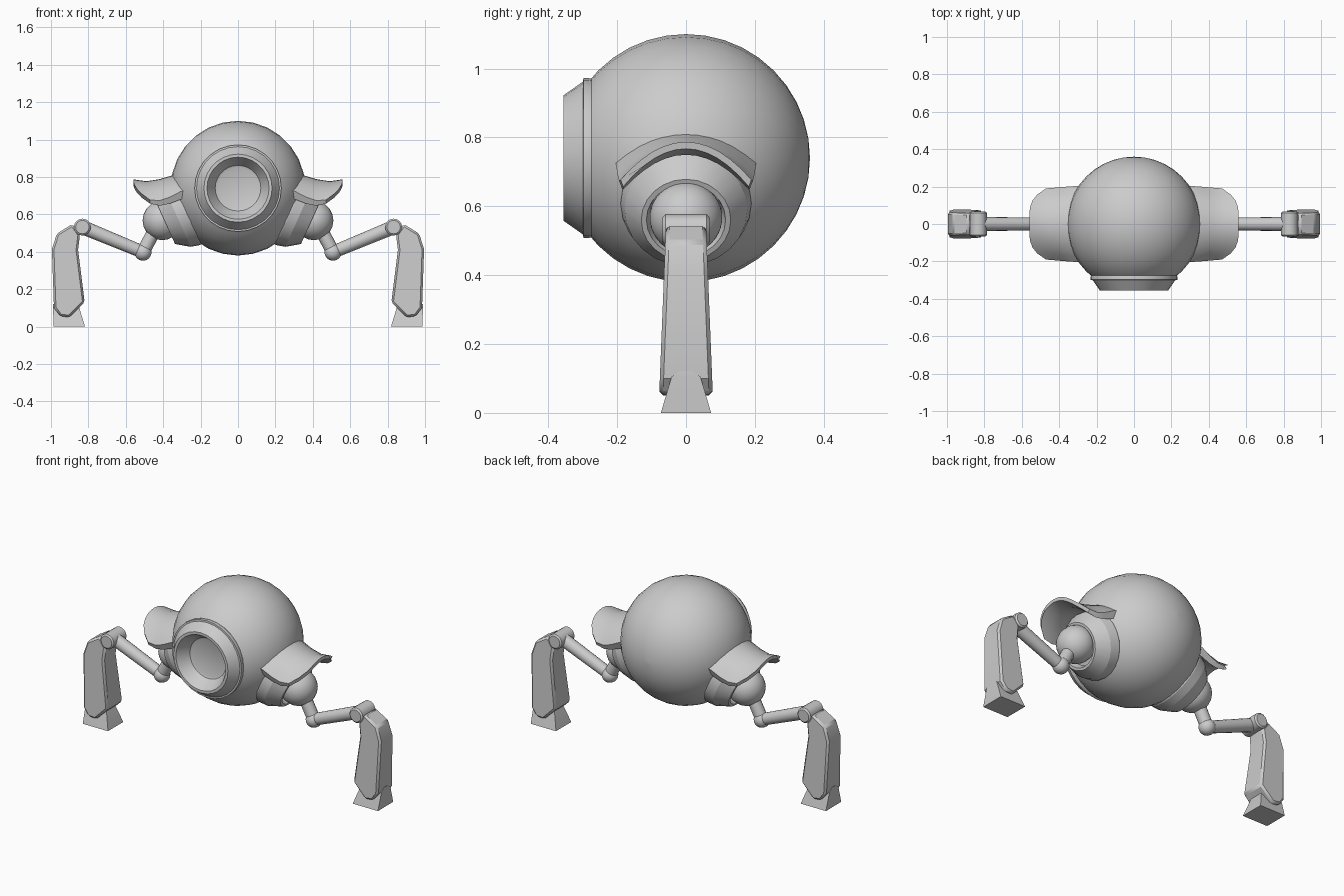
import bpy, bmesh, math
from mathutils import Vector

if "Cube" in bpy.data.objects:
    bpy.data.objects.remove(bpy.data.objects["Cube"])

grey = bpy.data.materials.new("plain grey")
grey.diffuse_color = (0.6, 0.6, 0.6, 1)
grey.use_nodes = True
grey.node_tree.nodes["Principled BSDF"].inputs["Base Color"].default_value = grey.diffuse_color


def finish(name, bm, mirror=True, bevel=0, angle=35):
    """Turn a bmesh (in world coordinates) into a shaded, optionally mirrored object."""
    bmesh.ops.recalc_face_normals(bm, faces=bm.faces)
    me = bpy.data.meshes.new(name)
    bm.to_mesh(me)
    bm.free()
    me.materials.append(grey)
    ob = bpy.data.objects.new(name, me)
    bpy.context.collection.objects.link(ob)
    bpy.ops.object.select_all(action='DESELECT')
    ob.select_set(True)
    bpy.context.view_layer.objects.active = ob
    bpy.ops.object.shade_smooth_by_angle(angle=math.radians(angle))
    if bevel:
        b = ob.modifiers.new("Bevel", 'BEVEL')
        b.width, b.segments, b.limit_method = bevel, 1, 'ANGLE'
        b.angle_limit = math.radians(40)
    if mirror:
        ob.modifiers.new("Mirror", 'MIRROR').use_axis[0] = True
    return ob


def loft(rings, bm=None):
    """Skin closed rings of equal length and cap both ends."""
    bm = bm or bmesh.new()
    rows = [[bm.verts.new(p) for p in r] for r in rings]
    n = len(rows[0])
    for a, b in zip(rows, rows[1:]):
        for i in range(n):
            j = (i + 1) % n
            bm.faces.new((a[i], a[j], b[j], b[i]))
    bm.faces.new(rows[0])
    bm.faces.new(rows[-1][::-1])
    return bm


def lathe(origin, axis, profile, n=24, bm=None):
    """Revolve (distance along axis, radius) points about an axis."""
    o, d = Vector(origin), Vector(axis).normalized()
    u = Vector((0, 0, 1)) if abs(d.z) < 0.9 else Vector((0, 1, 0))
    u = (u - d * u.dot(d)).normalized()
    w = d.cross(u)
    rings = []
    for s, r in profile:
        rings.append([o + d * s + r * (math.cos(t) * u + math.sin(t) * w)
                      for t in (2 * math.pi * k / n for k in range(n))])
    return loft(rings, bm)


def rod(a, b, r0, r1, n=16):
    a, b = Vector(a), Vector(b)
    return lathe(a, b - a, [(0, r0), ((b - a).length, r1)], n)


def ball(c, r, n=16):
    prof = [(-r * math.cos(math.pi * k / n), max(r * math.sin(math.pi * k / n), 0.001))
            for k in range(n + 1)]
    return lathe(c, (0, 1, 0), prof, n)


# spherical body, open at the front where the eye sits
R, C = 0.36, (0, 0, 0.74)
prof = [(-R * math.cos(math.radians(t)), max(R * math.sin(math.radians(t)), 0.001))
        for t in range(0, 136, 9)]
prof.append((0.275, 0.231))
finish("body", lathe(C, (0, -1, 0), prof, 28), mirror=False)

# eye housing with a funnel down to a flat lens
finish("eye_housing", lathe(C, (0, -1, 0), [
    (0.25, 0.225), (0.283, 0.232), (0.298, 0.232), (0.299, 0.222), (0.356, 0.182),
    (0.356, 0.166), (0.285, 0.122), (0.28, 0.11)], 28), mirror=False, angle=25)

# shoulder sockets, tilted outward and down, with a recess for the ball
finish("shoulder_socket", lathe((0.39, 0, 0.56), (0.91, 0, -0.41), [
    (-0.18, 0.175), (-0.12, 0.19), (-0.07, 0.178), (0, 0.13), (0, 0.115), (-0.04, 0.105)], 24), angle=20)
finish("shoulder_ball", ball((0.405, 0, 0.567), 0.105, 20))

# arched shoulder guards with an upturned lip
spine = [(0.20, 0.83), (0.34, 0.812), (0.42, 0.788), (0.49, 0.777), (0.56, 0.787)]
rings = []
M = 12
for k, (x, z) in enumerate(spine):
    f = k / (len(spine) - 1)
    thick = 0.05 - 0.03 * f
    top, bottom = [], []
    for i in range(M + 1):
        v = -1 + 2 * i / M
        px = 0.20 + (x - 0.20) * (1 - 0.25 * v ** 4)
        py = (0.208 - 0.018 * f) * v
        pz = z - (0.082 + 0.028 * f) * v * v
        top.append((px, py, pz))
        bottom.append((px, py * (1 - 0.1 * thick / 0.05), pz - thick))
    rings.append(top + bottom[::-1])
finish("shoulder_guard", loft(rings), angle=40)

# arm rods and joints
elbow, knee = (0.508, 0, 0.398), (0.832, 0, 0.532)
finish("upper_arm", rod((0.42, 0, 0.565), elbow, 0.036, 0.036))
finish("elbow_joint", ball(elbow, 0.046))
finish("forearm", rod(elbow, knee, 0.034, 0.038))
finish("knee_joint", lathe((knee[0], -0.068, knee[2]), (0, 1, 0),
                           [(0, 0.036), (0.008, 0.045), (0.128, 0.045), (0.136, 0.036)], 16))

# lower legs: side outline extruded across y, widening towards the foot
outline = [(0.885, 0.548), (0.968, 0.498), (0.995, 0.414), (0.984, 0.10), (0.95, 0.055),
           (0.90, 0.05), (0.82, 0.13), (0.855, 0.41), (0.845, 0.49)]
rings = [[(x, s * (0.08 - 0.022 * z / 0.55), z) for x, z in outline] for s in (-1, 1)]
finish("lower_leg", loft(rings), bevel=0.011)

# wedge feet
foot = []
for z, x0, x1, y in ((0, 0.818, 0.986, 0.073), (0.105, 0.85, 0.989, 0.042), (0.12, 0.86, 0.988, 0.02)):
    foot.append([(x0, -y, z), (x1, -y, z), (x1, y, z), (x0, y, z)])
finish("foot", loft(foot))
